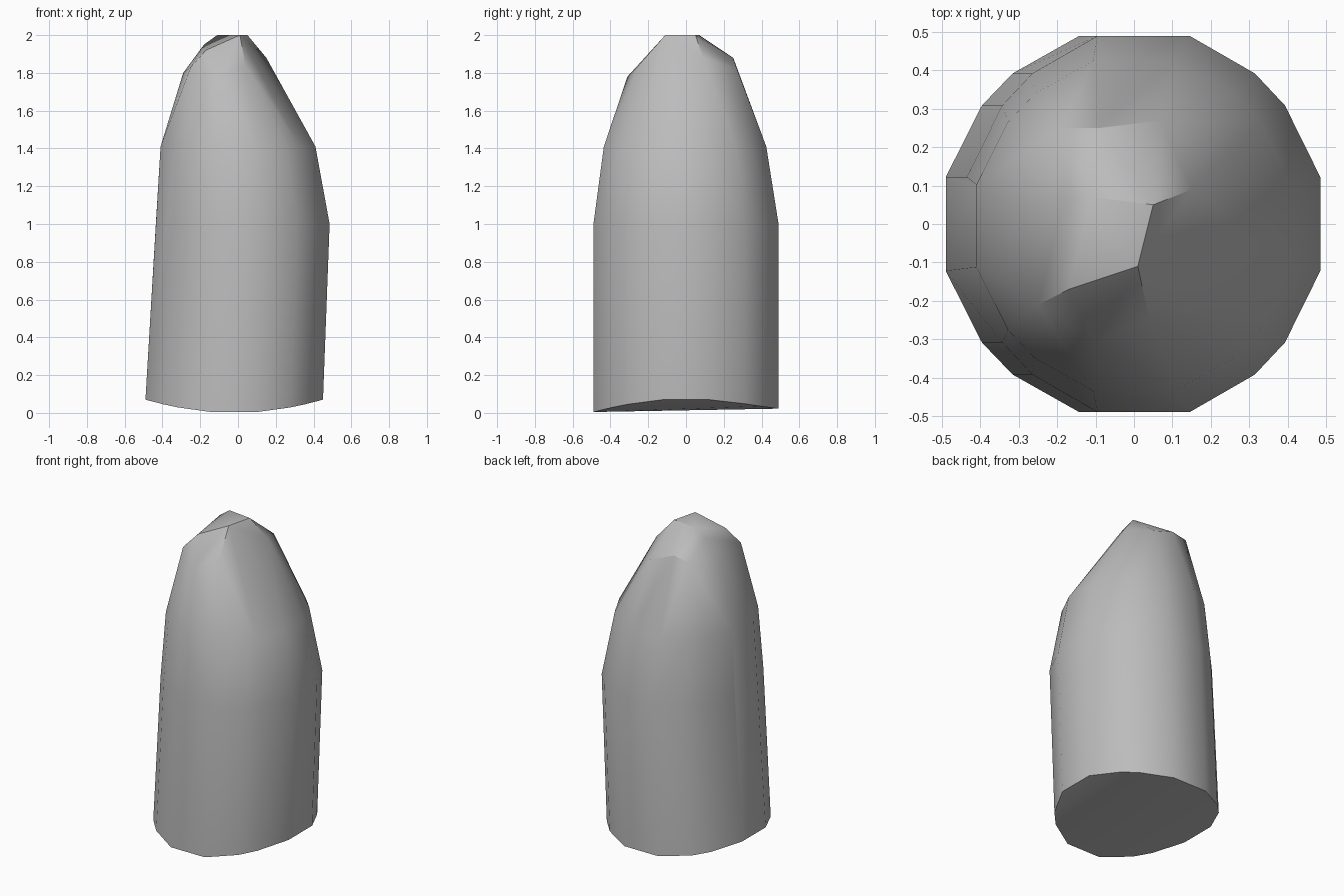
import bpy
import bmesh

cube = bpy.data.objects.get("Cube")
if cube:
    bpy.data.objects.remove(cube)

# Plain grey stone
grey = bpy.data.materials.new("stone_grey")
grey.use_nodes = True
colour = (0.5, 0.5, 0.5, 1)
grey.diffuse_color = colour
grey.node_tree.nodes["Principled BSDF"].inputs["Base Color"].default_value = colour

# One quarter of the rounded outline, mirrored to the other three
QUARTER = [(1.0, 0.25), (0.80, 0.63), (0.63, 0.80), (0.26, 1.0)]
OUTLINE = [(u * sx, v * sy) for u, v in QUARTER for sx in (-1, 1) for sy in (-1, 1)]


def ring(left, right, front, back, height):
    """Outline stretched between its four limits; height is a function of u, v."""
    cx, rx = (left + right) / 2, (right - left) / 2
    cy, ry = (front + back) / 2, (back - front) / 2
    return [(cx + u * rx, cy + v * ry, height(u, v)) for u, v in OUTLINE]


# Body: uneven foot, straight waist, narrowing shoulder
points = ring(-0.49, 0.45, -0.49, 0.49,
              lambda u, v: 0.07 * abs(u) ** 2 + 0.012 * (1 + v) * (1 - abs(u)))
points += ring(-0.435, 0.485, -0.49, 0.49, lambda u, v: 1.0)
points += ring(-0.41, 0.41, -0.435, 0.425, lambda u, v: 1.41)

# Chipped nose
points += [(-0.11, 0.07, 2.0), (0.05, 0.05, 2.0), (0.01, -0.11, 2.0),
           (-0.17, -0.17, 1.92), (-0.18, 0.07, 1.95), (-0.19, 0.25, 1.86),
           (-0.09, 0.25, 1.88), (0.07, 0.27, 1.82), (0.15, 0.09, 1.88),
           (0.04, -0.25, 1.84), (-0.10, -0.31, 1.78), (-0.25, -0.21, 1.83),
           (-0.29, 0.04, 1.80)]

# Wrap the points in one closed faceted skin
bm = bmesh.new()
for p in points:
    bm.verts.new(p)
bmesh.ops.convex_hull(bm, input=bm.verts[:])
bmesh.ops.delete(bm, geom=[v for v in bm.verts if not v.link_faces], context='VERTS')
bmesh.ops.dissolve_limit(bm, angle_limit=0.02, verts=bm.verts[:], edges=bm.edges[:])
bmesh.ops.recalc_face_normals(bm, faces=bm.faces[:])

mesh = bpy.data.meshes.new("standing_stone")
bm.to_mesh(mesh)
bm.free()
mesh.materials.append(grey)
stone = bpy.data.objects.new("standing_stone", mesh)
bpy.context.collection.objects.link(stone)

# Soft shading, crisp chipped edges
bpy.ops.object.select_all(action='DESELECT')
stone.select_set(True)
bpy.context.view_layer.objects.active = stone
bpy.ops.object.shade_smooth_by_angle(angle=0.52)
